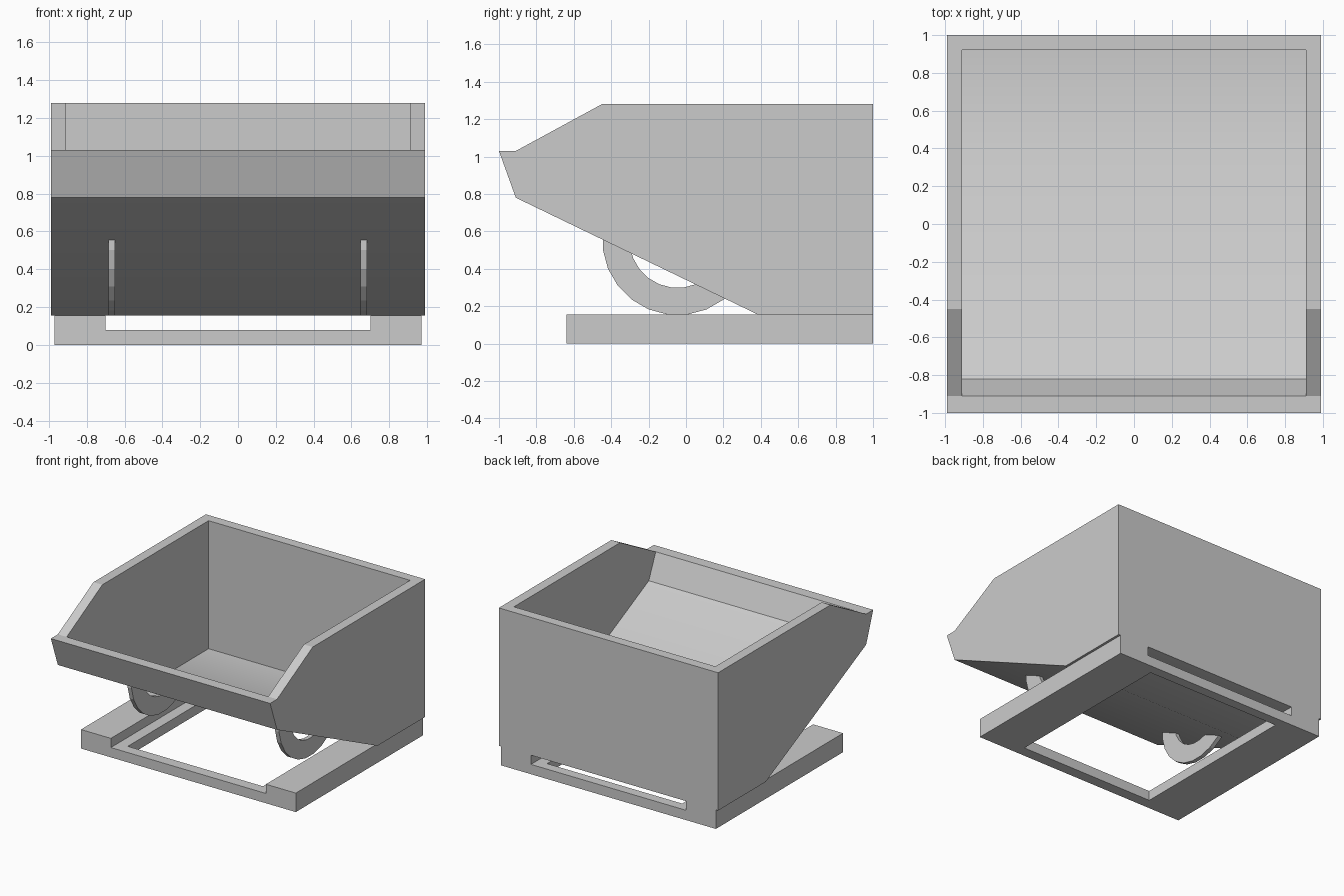
import bpy, bmesh, math
from mathutils import Vector

if "Cube" in bpy.data.objects:
    bpy.data.objects.remove(bpy.data.objects["Cube"])


def make_object(name, bm):
    bmesh.ops.recalc_face_normals(bm, faces=bm.faces)
    mesh = bpy.data.meshes.new(name)
    bm.to_mesh(mesh)
    bm.free()
    obj = bpy.data.objects.new(name, mesh)
    bpy.context.collection.objects.link(obj)
    return obj


def extrude(name, points, direction):
    bm = bmesh.new()
    face = bm.faces.new([bm.verts.new(p) for p in points])
    geom = bmesh.ops.extrude_face_region(bm, geom=[face])["geom"]
    verts = [g for g in geom if isinstance(g, bmesh.types.BMVert)]
    bmesh.ops.translate(bm, verts=verts, vec=direction)
    return make_object(name, bm)


def side_profile(name, yz, half_width):
    return extrude(name, [(-half_width, y, z) for y, z in yz], (2 * half_width, 0, 0))


def select_only(obj):
    bpy.ops.object.select_all(action='DESELECT')
    obj.select_set(True)
    bpy.context.view_layer.objects.active = obj


def cut(obj, cutter):
    mod = obj.modifiers.new("opening", 'BOOLEAN')
    mod.operation = 'DIFFERENCE'
    mod.solver = 'EXACT'
    mod.object = cutter
    cutter.hide_render = True
    select_only(obj)
    bpy.ops.object.modifier_apply(modifier=mod.name)
    bpy.data.objects.remove(cutter, do_unlink=True)


# Hopper: sloped tub hollowed out from above
hopper = side_profile("hopper", [
    (-1.0, 1.03), (-0.91, 0.78), (0.385, 0.155), (1.0, 0.155),
    (1.0, 1.28), (-0.45, 1.28), (-0.91, 1.03)], 0.99)
cavity = side_profile("cavity_cutter", [
    (-0.91, 1.03), (-0.82, 0.828), (0.403, 0.235), (0.92, 0.235),
    (0.92, 1.5), (-0.91, 1.5)], 0.91)
cut(hopper, cavity)
select_only(hopper)
bpy.ops.object.shade_smooth_by_angle(angle=math.radians(28))

# Base frame: two tall side rails joined by low cross bars
base = extrude("base_frame", [(x, -0.64, z) for x, z in [
    (-0.97, 0), (0.97, 0), (0.97, 0.155), (0.70, 0.155),
    (0.70, 0.08), (-0.70, 0.08), (-0.70, 0.155), (-0.97, 0.155)]], (0, 1.64, 0))
hole = side_profile("hole_cutter", [
    (-0.55, -0.2), (0.92, -0.2), (0.92, 0.3), (-0.55, 0.3)], 0.61)
cut(base, hole)


# Rockers: 24-sided rings trimmed just inside the sloped underside
def rocker(name, x, thickness=0.035, sides=24, centre=(-0.045, 0.555)):
    bm = bmesh.new()
    rings = []
    for radius in (0.403, 0.257):
        for dx in (-thickness / 2, thickness / 2):
            ring = []
            for i in range(sides):
                a = 2 * math.pi * (i + 0.5) / sides
                ring.append(bm.verts.new((x + dx, centre[0] + radius * math.cos(a),
                                          centre[1] + radius * math.sin(a))))
            rings.append(ring)
    order = [rings[0], rings[1], rings[3], rings[2]]
    for k in range(4):
        a, b = order[k], order[(k + 1) % 4]
        for i in range(sides):
            j = (i + 1) % sides
            bm.faces.new((a[i], a[j], b[j], b[i]))
    normal = Vector((0, 0.625, 1.295)).normalized()
    bmesh.ops.bisect_plane(bm, geom=bm.verts[:] + bm.edges[:] + bm.faces[:],
                           plane_co=Vector((0, -0.91, 0.78)) + normal * 0.01,
                           plane_no=normal, clear_outer=True)
    bmesh.ops.holes_fill(bm, edges=[e for e in bm.edges if e.is_boundary])
    return make_object(name, bm)


for side, x in (("left", -0.668), ("right", 0.664)):
    rocker(side + "_rocker", x)
